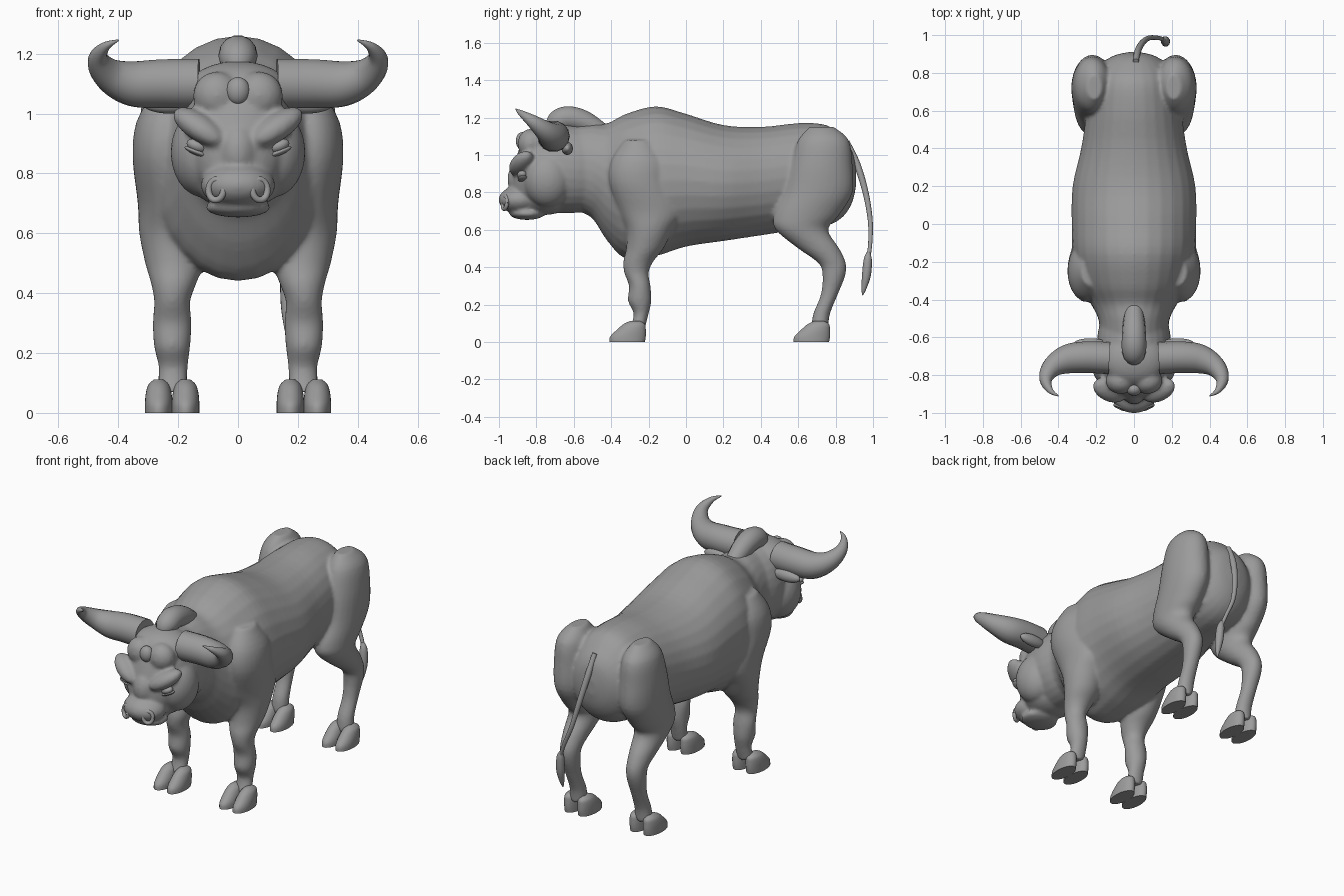
import bpy, bmesh, math
from mathutils import Matrix, Vector

default_cube = bpy.data.objects.get("Cube")
if default_cube:
    bpy.data.objects.remove(default_cube, do_unlink=True)

hide = bpy.data.materials.new("plain grey")
hide.use_nodes = True
hide.diffuse_color = (0.33, 0.33, 0.33, 1)
for node in hide.node_tree.nodes:
    if node.type == "BSDF_PRINCIPLED":
        node.inputs["Base Color"].default_value = hide.diffuse_color


def smooth_rows(rows, steps=4):
    """Interpolate rows of numbers with a Catmull-Rom spline."""
    result = []
    for i in range(len(rows) - 1):
        before, start = rows[max(i - 1, 0)], rows[i]
        end, after = rows[i + 1], rows[min(i + 2, len(rows) - 1)]
        for s in range(steps):
            t = s / steps
            result.append([
                0.5 * (2 * b + (c - a) * t + (2 * a - 5 * b + 4 * c - d) * t * t
                       + (3 * b - a - 3 * c + d) * t ** 3)
                for a, b, c, d in zip(before, start, end, after)])
    result.append(list(rows[-1]))
    return result


def loft(bm, rows, along, side=1, sides=28):
    """Elliptical rings; each row is position, then bounds of both other axes."""
    rings = []
    for position, low_a, high_a, low_b, high_b in smooth_rows(rows):
        ring = []
        for k in range(sides):
            angle = math.tau * k / sides
            a = (low_a + high_a) / 2 + (high_a - low_a) / 2 * math.cos(angle)
            b = (low_b + high_b) / 2 + (high_b - low_b) / 2 * math.sin(angle)
            point = (a * side, b, position) if along == "z" else (a * side, position, b)
            ring.append(bm.verts.new(point))
        rings.append(ring)
    for lower, upper in zip(rings, rings[1:]):
        for k in range(sides):
            n = (k + 1) % sides
            bm.faces.new((lower[k], lower[n], upper[n], upper[k]))
    bm.faces.new(rings[0])
    bm.faces.new(rings[-1])


def ellipsoid(bm, center, radii, rotation=None):
    matrix = Matrix.Translation(center)
    if rotation:
        matrix = matrix @ rotation
    matrix = matrix @ Matrix.Diagonal((*radii, 1))
    bmesh.ops.create_uvsphere(bm, u_segments=28, v_segments=18, radius=1, matrix=matrix)


def link(name, mesh, mirror=False):
    obj = bpy.data.objects.new(name, mesh)
    bpy.context.collection.objects.link(obj)
    mesh.materials.clear()
    mesh.materials.append(hide)
    bpy.ops.object.select_all(action="DESELECT")
    obj.select_set(True)
    bpy.context.view_layer.objects.active = obj
    bpy.ops.object.shade_smooth_by_angle(angle=math.radians(50))
    if mirror:
        obj.modifiers.new("mirror", "MIRROR").use_mirror_merge = False
    return obj


def finish(bm, name, mirror=False):
    bmesh.ops.recalc_face_normals(bm, faces=bm.faces)
    mesh = bpy.data.meshes.new(name)
    bm.to_mesh(mesh)
    bm.free()
    return link(name, mesh, mirror)


def tube(name, rows, mirror=False):
    """Round tapered tube; each row is x, y, z, radius."""
    curve = bpy.data.curves.new(name, "CURVE")
    curve.dimensions = "3D"
    curve.bevel_depth = 1
    curve.bevel_resolution = 5
    curve.use_fill_caps = True
    points = smooth_rows(rows, 6)
    spline = curve.splines.new("POLY")
    spline.points.add(len(points) - 1)
    for point, (x, y, z, radius) in zip(spline.points, points):
        point.co = (x, y, z, 1)
        point.radius = radius
    helper = bpy.data.objects.new(name + "_path", curve)
    bpy.context.collection.objects.link(helper)
    bpy.context.view_layer.update()
    graph = bpy.context.evaluated_depsgraph_get()
    mesh = bpy.data.meshes.new_from_object(helper.evaluated_get(graph))
    bpy.data.objects.remove(helper, do_unlink=True)
    return link(name, mesh, mirror)


# Torso: y, half width, bottom, top
torso = [(-.58, .18, .70, 1.16), (-.50, .19, .66, 1.17), (-.42, .23, .54, 1.17),
         (-.32, .29, .445, 1.22), (-.16, .325, .46, 1.26), (0, .33, .51, 1.22),
         (.2, .325, .54, 1.16), (.4, .28, .57, 1.15), (.6, .25, .60, 1.17),
         (.75, .23, .62, 1.16), (.84, .18, .67, 1.09), (.89, .11, .75, 1.02),
         (.91, .03, .84, .93)]
# Legs: z, inner and outer x, front and back y
front_leg = [(1.08, .16, .28, -.33, -.18), (.97, .14, .34, -.40, -.10),
             (.85, .14, .352, -.41, -.08), (.70, .12, .335, -.36, -.02),
             (.60, .11, .33, -.32, -.07), (.50, .115, .31, -.32, -.12),
             (.43, .14, .29, -.335, -.175), (.37, .16, .28, -.33, -.20),
             (.30, .155, .285, -.305, -.19), (.22, .16, .28, -.31, -.185),
             (.15, .168, .265, -.28, -.20), (.07, .17, .27, -.30, -.22)]
hind_leg = [(1.15, .17, .25, .66, .79), (1.08, .13, .31, .60, .87),
            (.95, .11, .33, .56, .89), (.80, .11, .33, .52, .89),
            (.68, .12, .32, .47, .82), (.60, .13, .31, .48, .76),
            (.50, .15, .295, .60, .82), (.42, .165, .28, .71, .855),
            (.35, .17, .275, .73, .85), (.25, .175, .265, .72, .81),
            (.15, .17, .265, .68, .77), (.07, .17, .27, .67, .76)]
# Head: y, half width, bottom, top
head = [(-.48, .17, .70, 1.14), (-.60, .195, .69, 1.16), (-.70, .19, .69, 1.17),
        (-.80, .17, .69, 1.14), (-.87, .14, .70, 1.08), (-.91, .09, .74, .98),
        (-.93, .04, .80, .90)]

body = bmesh.new()
for rows in (torso, head):
    loft(body, [(y, -w, w, low, high) for y, w, low, high in rows], "y")
# Forehead, jaw, nose bridge, muzzle and lower lip
ellipsoid(body, (0, -.72, 1.08), (.17, .14, .095))
ellipsoid(body, (0, -.75, .77), (.15, .14, .09))
ellipsoid(body, (0, -.86, .87), (.075, .095, .11))
ellipsoid(body, (0, -.89, .76), (.125, .112, .075))
ellipsoid(body, (0, -.85, .687), (.11, .095, .034))
for side in (1, -1):
    loft(body, front_leg, "z", side)
    loft(body, hind_leg, "z", side)
    # Cheek, forehead bump and slanted brow
    ellipsoid(body, (side * .115, -.74, .87), (.11, .13, .15))
    ellipsoid(body, (side * .07, -.83, 1.06), (.08, .07, .08))
    tilt = Matrix.Rotation(side * math.radians(25), 4, "Z") @ \
        Matrix.Rotation(-side * math.radians(31), 4, "Y")
    ellipsoid(body, (side * .13, -.88, .955), (.105, .06, .045), tilt)
bull_body = finish(body, "body")
skin = bull_body.modifiers.new("blend", "REMESH")
skin.mode = "VOXEL"
skin.voxel_size = 0.01
skin.use_smooth_shade = True
soften = bull_body.modifiers.new("soften", "SMOOTH")
soften.factor = 0.5
soften.iterations = 6

# Cloven hooves: two claws per foot, flat underneath
for name, toe in (("front_hoof", -.41), ("hind_hoof", .575)):
    claws = bmesh.new()
    for middle in (.175, .265):
        loft(claws, [(z, middle - w, middle + w, toe + front, toe + back)
                     for z, w, front, back in (
                         (0, .046, 0, .19), (.03, .046, .005, .195), (.065, .043, .04, .195),
                         (.095, .034, .075, .19), (.112, .015, .11, .165))], "z")
    finish(claws, name, mirror=True)

# Horns sweep out, then up and forward
tube("horn", [(.13, -.71, 1.10, .085), (.25, -.705, 1.10, .083), (.35, -.715, 1.10, .077),
              (.43, -.755, 1.13, .056), (.467, -.82, 1.18, .035),
              (.445, -.88, 1.222, .017), (.40, -.91, 1.245, .003)], mirror=True)

# Crest of hair on the poll and small tuft on the forehead
tube("crest", [(0, -.43, 1.11, .045), (0, -.54, 1.175, .06), (0, -.63, 1.197, .065),
               (0, -.69, 1.175, .06), (0, -.72, 1.13, .03)])
tuft = bmesh.new()
ellipsoid(tuft, (0, -.875, 1.075), (.04, .035, .047))
finish(tuft, "forehead_tuft")

# Ears under the horns
ear = bmesh.new()
ellipsoid(ear, (.23, -.635, 1.035), (.09, .03, .035))
finish(ear, "ear", mirror=True)

# Eyes with a lower lid
eye = bmesh.new()
lean = Matrix.Rotation(math.radians(-22), 4, "Y")
ellipsoid(eye, (.137, -.875, .892), (.036, .028, .022), lean)
ellipsoid(eye, (.139, -.87, .872), (.042, .03, .011), lean)
finish(eye, "eye", mirror=True)

# Nostril rims
aim = Vector((.45, -1, .12)).to_track_quat("Z", "Y").to_matrix().to_4x4()
place = Matrix.Translation((.073, -.968, .745)) @ aim @ Matrix.Diagonal((.8, 1, 1, 1))
tau_steps = [math.tau * k / 20 for k in range(21)]
tube("nostril_rim", [(*(place @ Vector((.034 * math.cos(a), .034 * math.sin(a), 0))), .011)
                     for a in tau_steps], mirror=True)

# Tail and its hair tuft
tube("tail", [(.01, .86, 1.07, .015), (.02, .915, .95, .018), (.045, .96, .80, .016),
              (.08, .985, .65, .013), (.13, .985, .53, .011), (.16, .975, .45, .011)])
tube("tail_tuft", [(.155, .975, .48, .009), (.163, .972, .44, .022), (.167, .965, .36, .024),
                   (.167, .952, .29, .014), (.165, .944, .25, .003)])
